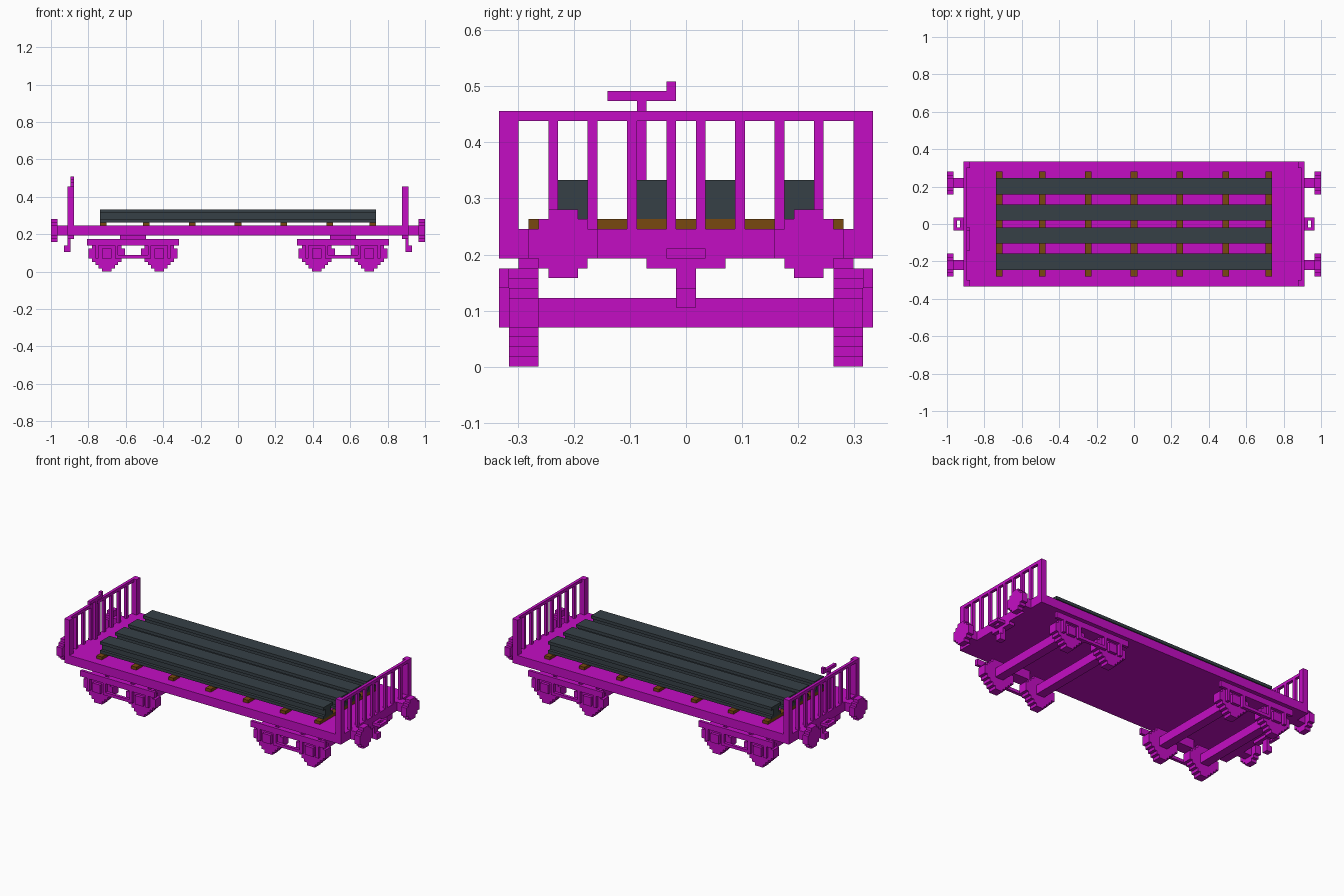
import bpy
import bmesh

if "Cube" in bpy.data.objects:
    bpy.data.objects.remove(bpy.data.objects["Cube"])

U = 1 / 57  # one block of the grid the wagon is built on


def material(name, rgb):
    m = bpy.data.materials.new(name)
    m.use_nodes = True
    m.diffuse_color = (*rgb, 1)
    m.node_tree.nodes["Principled BSDF"].inputs["Base Color"].default_value = (*rgb, 1)
    return m


MAGENTA = material("magenta paint", (0.55, 0.004, 0.55))
STEEL = material("dark steel", (0.037, 0.051, 0.061))
WOOD = material("brown wood", (0.19, 0.065, 0.005))


def finish(name, bm, mat):
    bmesh.ops.recalc_face_normals(bm, faces=bm.faces)
    bmesh.ops.scale(bm, vec=(U, U, U), verts=bm.verts)
    mesh = bpy.data.meshes.new(name)
    bm.to_mesh(mesh)
    bm.free()
    mesh.materials.append(mat)
    obj = bpy.data.objects.new(name, mesh)
    bpy.context.collection.objects.link(obj)
    return obj


def boxes(name, mat, *spans):
    """One object from boxes given as (x0, x1, y0, y1, z0, z1) in blocks."""
    bm = bmesh.new()
    for x0, x1, y0, y1, z0, z1 in spans:
        verts = bmesh.ops.create_cube(bm, size=1)["verts"]
        bmesh.ops.scale(bm, vec=(x1 - x0, y1 - y0, z1 - z0), verts=verts)
        bmesh.ops.translate(bm, vec=((x0 + x1) / 2, (y0 + y1) / 2, (z0 + z1) / 2), verts=verts)
    return finish(name, bm, mat)


def prism(name, mat, rows, axis, centre, start, end):
    """Extrude a stepped outline of (half width, z0, z1) rows along x or y."""
    right = [(w, z) for w, a, b in rows for z in (a, b)]
    outline = right + [(-w, z) for w, z in reversed(right)]
    bm = bmesh.new()
    if axis == "x":
        pts = [(start, centre + w, z) for w, z in outline]
        step = (end - start, 0, 0)
    else:
        pts = [(centre + w, start, z) for w, z in outline]
        step = (0, end - start, 0)
    face = bm.faces.new([bm.verts.new(p) for p in pts])
    new = bmesh.ops.extrude_face_region(bm, geom=[face])["geom"]
    bmesh.ops.translate(bm, vec=step, verts=[v for v in new if isinstance(v, bmesh.types.BMVert)])
    if face.is_valid and not any(len(e.link_faces) == 2 for e in face.edges):
        bm.faces.new(list(face.verts))
    return finish(name, bm, mat)


def along(s, a, b):
    """Ordered span from a to b on side s."""
    return tuple(sorted((s * a, s * b)))


# Deck
boxes("deck", MAGENTA, (-52, 52, -19, 19, 11, 14))

# Cross sleepers and the load of steel beams
for i, x in enumerate((-41, -28, -14, 0, 14, 28, 41)):
    boxes(f"sleeper_{i + 1}", WOOD, (x - 1, x + 1, -16, 16, 14, 15))
BEAM = [(2.5, 15, 16), (1.5, 16, 18), (2.5, 18, 19)]
for i, y in enumerate((-11.5, -3.5, 3.5, 11.5)):
    prism(f"steel_beam_{i + 1}", STEEL, BEAM, "x", y, -42, 42)

HEAD = [(1.5, 9, 10), (2.5, 10, 11), (3.5, 11, 14), (2.5, 14, 15), (1.5, 15, 16)]
WHEEL = [(1.5, 0, 1), (2.5, 1, 2), (3.5, 2, 3), (4.5, 3, 4), (5.5, 4, 7),
         (4.5, 7, 8), (3.5, 8, 9), (2.5, 9, 10)]

for s, end in ((-1, "right"), (1, "left")):
    # End railing: corner posts, top rail and bars
    post, rail = along(s, 50, 52), along(s, 51, 52)
    bars = [(*rail, y, y + 1, 14, 25) for y in (-14, -10, -6, -2, 1, 5, 9, 13)]
    corners = [(*post, y, y + 2, 14, 26) for y in (-19, 17)]
    boxes(f"{end}_railing", MAGENTA, (*rail, -17, 17, 25, 26), *bars, *corners)

    # Coupling ring, mounting plate and hanging hook
    boxes(f"{end}_coupling", MAGENTA,
          (*along(s, 52, 53), -2, 2, 11, 12), (*along(s, 54, 55), -2, 2, 11, 12),
          (*along(s, 53, 54), -2, -1, 11, 12), (*along(s, 53, 54), 1, 2, 11, 12),
          (*along(s, 50, 52), -4, 4, 10, 11),
          (*along(s, 51, 52), -1, 1, 6, 10), (*along(s, 52, 53), -1, 1, 6, 8))

    for t, side in ((-1, "front"), (1, "back")):
        # Buffer
        y = t * 12.5
        boxes(f"{end}_{side}_buffer_shaft", MAGENTA, (*along(s, 52, 55), y - 1.5, y + 1.5, 11, 14))
        prism(f"{end}_{side}_buffer_head", MAGENTA, HEAD, "x", y, s * 55, s * 57)

        # Bogie side frame with pedestals, axle boxes, tie bar and bolster
        c = s * 32
        face = along(t, 18, 19)
        spans = [(c - 14, c + 14, *face, 8, 10),
                 (c - 5, c + 5, *face, 4, 5),
                 (c - 4, c + 4, *along(t, 15, 17), 8, 11),
                 (c - 4, c + 4, *along(t, 17, 18), 8, 10)]
        for d in (-8, 8):
            spans.append((c + d - 1.5, c + d + 1.5, *face, 4, 7))
            for e in (-3, 3):
                spans.append((c + d + e - 0.5, c + d + e + 0.5, *face, 4, 8))
        boxes(f"{end}_{side}_bogie_frame", MAGENTA, *spans)

        # Wheels
        for n, d in enumerate((-8, 8)):
            prism(f"{end}_{side}_wheel_{n + 1}", MAGENTA, WHEEL, "y", c + d, t * 15, t * 18)

    # Axles
    for n, d in enumerate((-8, 8)):
        x = s * 32 + d
        boxes(f"{end}_axle_{n + 1}", MAGENTA, (x - 1.5, x + 1.5, -15, 15, 4, 7))

# Hand brake at the right end
boxes("hand_brake", MAGENTA, (-51, -50, -5, -4, 14, 27),
      (-51, -50, -8, -1, 27, 28), (-51, -50, -2, -1, 28, 29))
